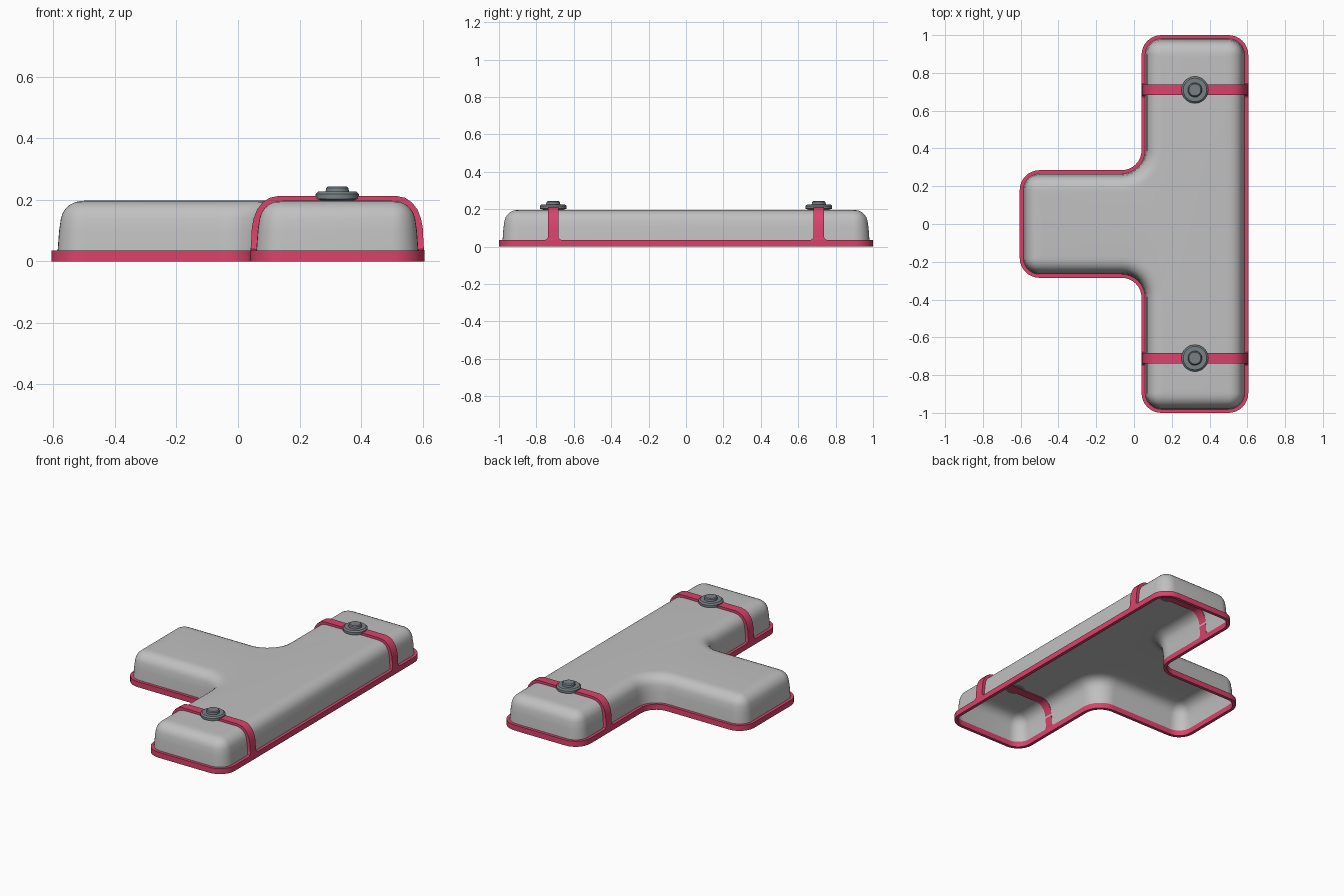
import bpy, bmesh, math
from mathutils import Vector

if "Cube" in bpy.data.objects:
    bpy.data.objects.remove(bpy.data.objects["Cube"], do_unlink=True)


def material(name, rgb):
    m = bpy.data.materials.new(name)
    m.use_nodes = True
    m.diffuse_color = (*rgb, 1)
    m.node_tree.nodes["Principled BSDF"].inputs["Base Color"].default_value = (*rgb, 1)
    return m


GREY = material("light grey", (0.53, 0.53, 0.53))
PINK = material("raspberry pink", (0.70, 0.055, 0.15))
STEEL = material("steel grey", (0.19, 0.22, 0.24))


def finish(name, bm, mat, angle=35, recalc=True):
    if recalc:
        bmesh.ops.recalc_face_normals(bm, faces=bm.faces)
    mesh = bpy.data.meshes.new(name)
    bm.to_mesh(mesh)
    bm.free()
    mesh.materials.append(mat)
    ob = bpy.data.objects.new(name, mesh)
    bpy.context.collection.objects.link(ob)
    bpy.ops.object.select_all(action="DESELECT")
    ob.select_set(True)
    bpy.context.view_layer.objects.active = ob
    bpy.ops.object.shade_smooth_by_angle(angle=math.radians(angle))
    return ob


# T-shaped footprint, counter-clockwise, with rounded corners
LEFT, RIGHT, STEP, STEM, END = -0.605, 0.605, 0.04, 0.285, 1.0
CORNERS = [Vector(p) for p in (
    (STEP, -END), (RIGHT, -END), (RIGHT, END), (STEP, END),
    (STEP, STEM), (LEFT, STEM), (LEFT, -STEM), (STEP, -STEM))]


def outline(inset, z, radius=0.105, steps=8):
    points = []
    for i, c in enumerate(CORNERS):
        d_in = (c - CORNERS[i - 1]).normalized()
        d_out = (CORNERS[(i + 1) % len(CORNERS)] - c).normalized()
        turn = 1 if d_in.cross(d_out) > 0 else -1
        corner = c + turn * inset * (d_out - d_in)
        r = max(radius - turn * inset, 0.02)
        centre = corner + r * (d_out - d_in)
        for k in range(steps + 1):
            a = math.pi / 2 * k / steps
            p = centre - r * (d_out * math.cos(a) - d_in * math.sin(a))
            points.append((p.x, p.y, z))
    return points


def loft(bm, rings, closed=False):
    loops = [[bm.verts.new(p) for p in ring] for ring in rings]
    pairs = list(zip(loops, loops[1:]))
    if closed:
        pairs.append((loops[-1], loops[0]))
    for a, b in pairs:
        n = len(a)
        for i in range(n):
            j = (i + 1) % n
            bm.faces.new((a[i], a[j], b[j], b[i]))
    return loops


# Thin cover, open underneath
bm = bmesh.new()
profile = [(0.018, 0.02), (0.024, 0.10), (0.030, 0.14), (0.036, 0.157), (0.045, 0.171),
           (0.058, 0.183), (0.076, 0.192), (0.095, 0.196), (0.115, 0.197)]
loops = loft(bm, [outline(*p) for p in profile])
bm.faces.new(loops[-1])
finish("cover", bm, GREY, recalc=False)

# Rim around the open edge
bm = bmesh.new()
loft(bm, [outline(*p) for p in ((0, 0), (0, 0.035), (0.02, 0.035), (0.02, 0))], closed=True)
finish("rim", bm, PINK)


# Straps over the bar, flared where they meet the rim
MID = (STEP + RIGHT) / 2
HALF = (RIGHT - STEP) / 2
# outer offset from the edge, height, half width
side = [(0, 0.02, 0.042), (0, 0.036, 0.042), (0.001, 0.041, 0.033), (0.002, 0.05, 0.028),
        (0.005, 0.11, 0.028), (0.011, 0.14, 0.028), (0.022, 0.168, 0.028), (0.04, 0.191, 0.028),
        (0.062, 0.206, 0.028), (0.09, 0.212, 0.028)]


def strap(name, y):
    path = [(MID + HALF - o, z, w) for o, z, w in side]
    path += [(2 * MID - x, z, w) for x, z, w in reversed(path)]
    bm = bmesh.new()
    rings = []
    for i, (x, z, w) in enumerate(path):
        a, b = path[max(i - 1, 0)], path[min(i + 1, len(path) - 1)]
        t = Vector((b[0] - a[0], b[1] - a[1])).normalized()
        ix, iz = x - 0.02 * t.y, z - 0.02 * abs(t.x)
        rings.append([(x, y - w, z), (x, y + w, z), (ix, y + w, iz), (ix, y - w, iz)])
    loops = loft(bm, rings)
    bm.faces.new(loops[0])
    bm.faces.new(loops[-1])
    finish(name, bm, PINK)


# Round stepped knobs on the straps
def knob(name, y, segments=32):
    bm = bmesh.new()
    turned = [(0.05, 0.195), (0.071, 0.203), (0.071, 0.218), (0.062, 0.226), (0.038, 0.226),
              (0.036, 0.238), (0.031, 0.243)]
    angles = [2 * math.pi * k / segments for k in range(segments)]
    loops = loft(bm, [[(MID + r * math.cos(a), y + r * math.sin(a), z) for a in angles]
                      for r, z in turned])
    bm.faces.new(loops[0])
    bm.faces.new(loops[-1])
    finish(name, bm, STEEL)


for label, y in (("front", -0.71), ("back", 0.71)):
    strap(label + "_strap", y)
    knob(label + "_knob", y)
